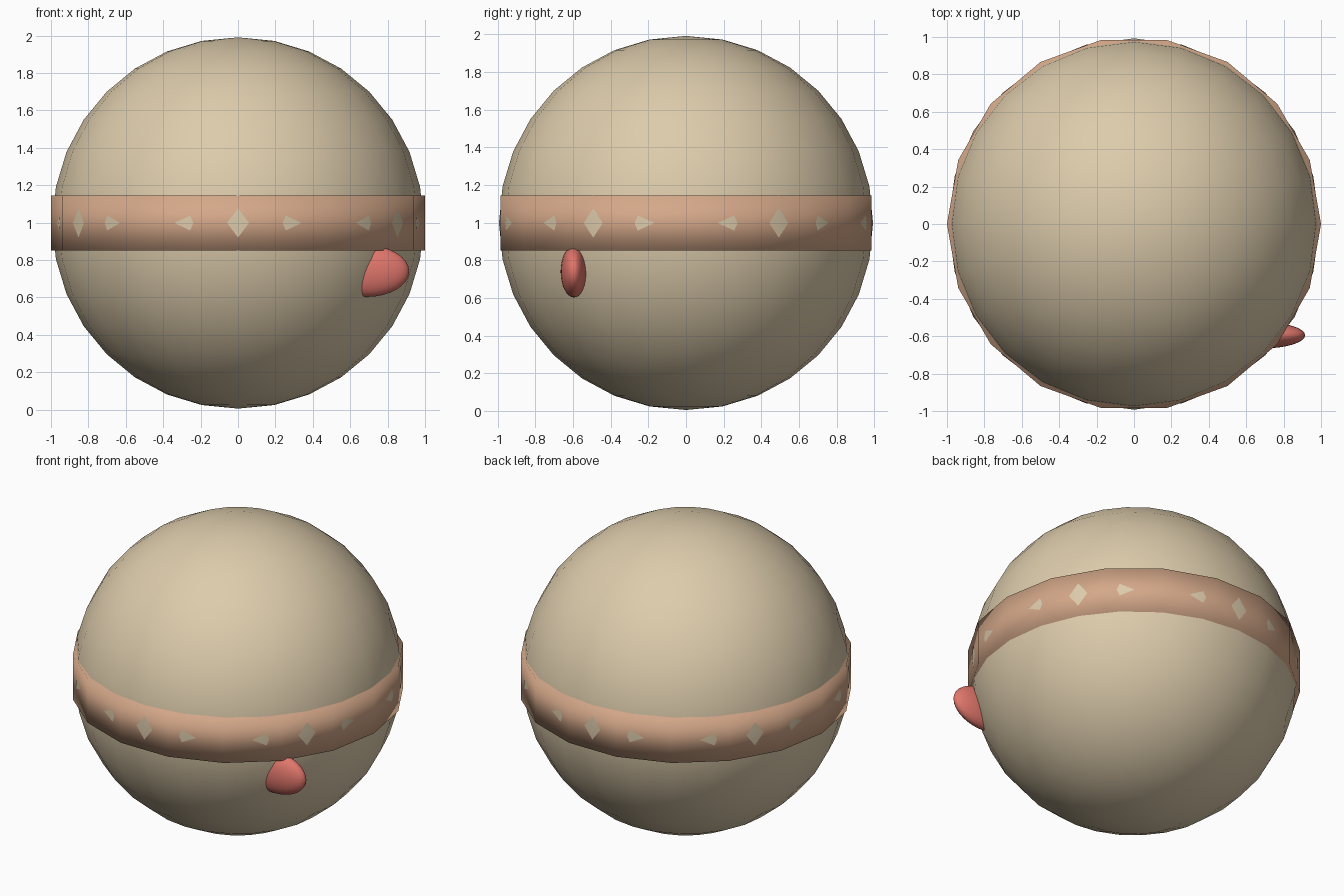
import bpy
from math import radians

cube = bpy.data.objects.get("Cube")
if cube:
    bpy.data.objects.remove(cube, do_unlink=True)

CENTRE_Z = 0.998


def material(name, rgb):
    mat = bpy.data.materials.new(name)
    mat.use_nodes = True
    colour = (*rgb, 1)
    mat.diffuse_color = colour
    bsdf = next(n for n in mat.node_tree.nodes if n.type == "BSDF_PRINCIPLED")
    bsdf.inputs["Base Color"].default_value = colour
    return mat


def finish(name, mat, scale=(1, 1, 1)):
    """Name, scale, colour and smooth the newly added primitive."""
    obj = bpy.context.object
    obj.name = obj.data.name = name
    obj.scale = scale
    obj.data.materials.append(mat)
    bpy.ops.object.transform_apply(location=False, rotation=True, scale=True)
    bpy.ops.object.shade_smooth()
    return obj


beige = material("beige", (0.72, 0.60, 0.41))
tan = material("tan", (0.66, 0.39, 0.25))
red = material("coral red", (0.76, 0.185, 0.15))

# Main ball: its equator corners poke through the band as small diamonds
bpy.ops.mesh.primitive_uv_sphere_add(
    segments=24, ring_count=16, radius=0.9925, location=(0, 0, CENTRE_Z))
finish("ball", beige)

# Band round the equator, with a corner on each side
bpy.ops.mesh.primitive_cylinder_add(
    vertices=18, radius=1, depth=0.293, location=(0, 0, CENTRE_Z),
    rotation=(0, 0, radians(90)))
finish("equator_band", tan)

# Flattened knob under the band, front left
bpy.ops.mesh.primitive_uv_sphere_add(
    segments=32, ring_count=16, radius=1, location=(0.69, -0.595, 0.74))
finish("side_knob", red, (0.225, 0.07, 0.137))
